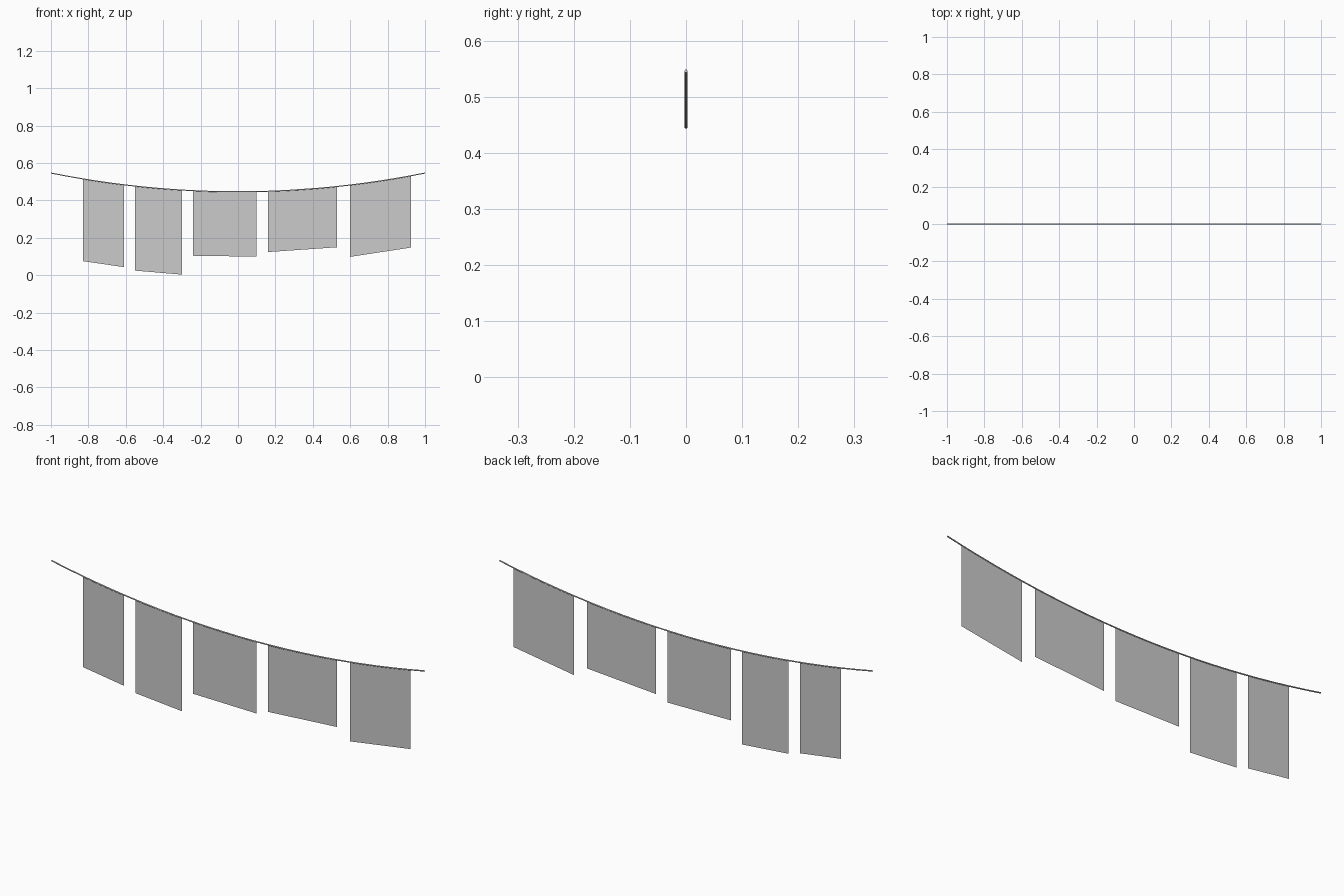
import bpy

if "Cube" in bpy.data.objects:
    bpy.data.objects.remove(bpy.data.objects["Cube"])

def rope_z(x):
    return 0.446 + 0.1 * x * x

# Sagging rope: thin tube along a shallow curve
N = 24
curve = bpy.data.curves.new("rope", "CURVE")
curve.dimensions = "3D"
curve.bevel_depth = 0.003
curve.bevel_resolution = 1
curve.use_fill_caps = True
spline = curve.splines.new("POLY")
spline.points.add(N)
for i, p in enumerate(spline.points):
    x = -1 + 2 * i / N
    p.co = (x, 0, rope_z(x), 1)
rope = bpy.data.objects.new("rope", curve)
bpy.context.collection.objects.link(rope)

# Hanging cloths: flat sheets (left x, right x, drop)
cloths = [(-0.83, -0.61, 0.44), (-0.55, -0.30, 0.452), (-0.24, 0.10, 0.348),
          (0.16, 0.53, 0.325), (0.60, 0.925, 0.384)]
for i, (a, b, drop) in enumerate(cloths, 1):
    za, zb = rope_z(a), rope_z(b)
    mesh = bpy.data.meshes.new(f"hanging_cloth_{i}")
    mesh.from_pydata([(a, 0, za - drop), (b, 0, zb - drop), (b, 0, zb), (a, 0, za)],
                     [], [(0, 1, 2, 3)])
    bpy.context.collection.objects.link(bpy.data.objects.new(mesh.name, mesh))
